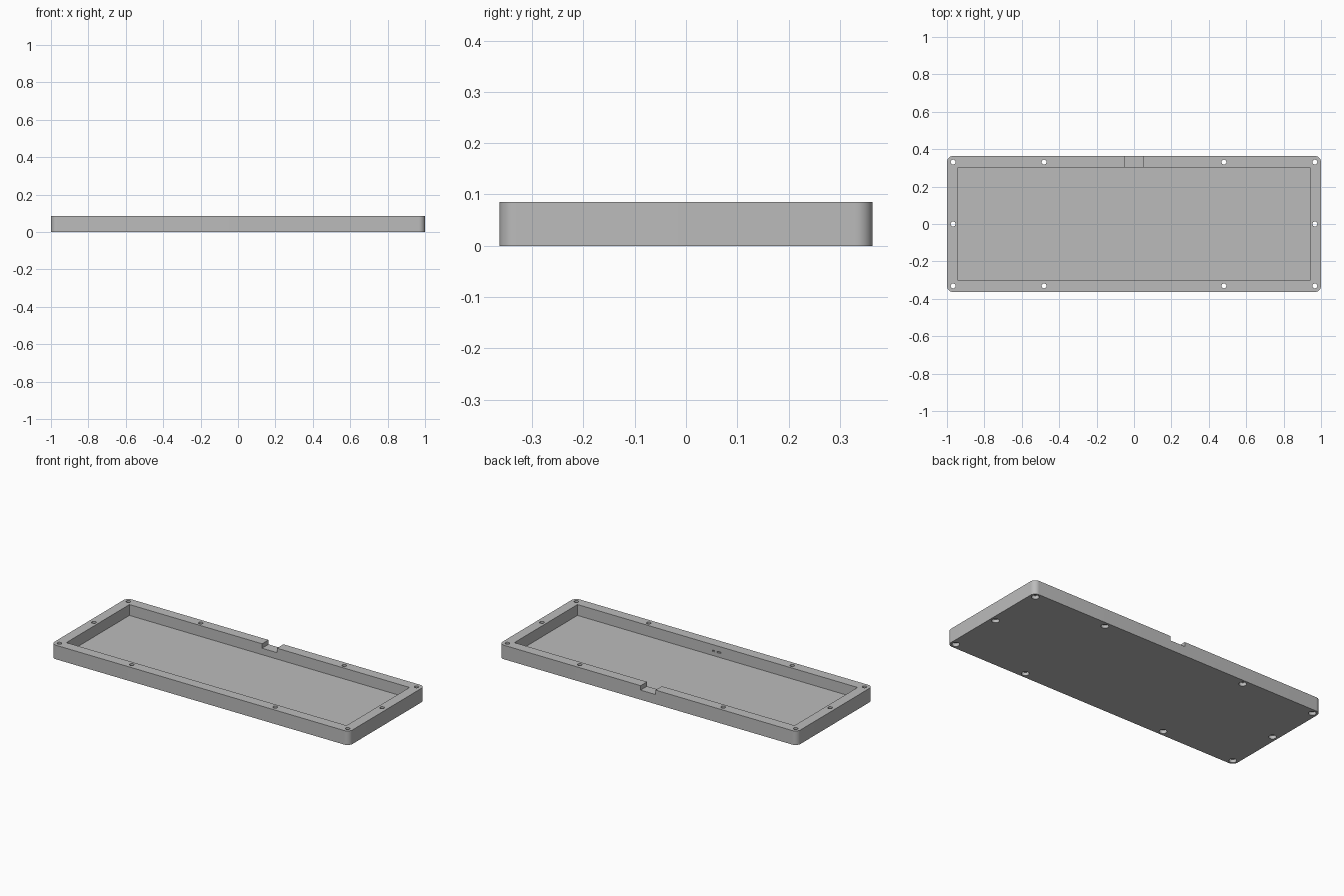
import bpy, bmesh
from mathutils import Matrix

if "Cube" in bpy.data.objects:
    bpy.data.objects.remove(bpy.data.objects["Cube"], do_unlink=True)

LENGTH, WIDTH, HEIGHT = 2.0, 0.727, 0.085
FLOOR, CORNER = 0.019, 0.033
POCKET_X, POCKET_Y = 0.94, 0.302

grey = bpy.data.materials.new("plain grey")
grey.use_nodes = True
colour = (0.5, 0.5, 0.5, 1)
grey.diffuse_color = colour
grey.node_tree.nodes["Principled BSDF"].inputs["Base Color"].default_value = colour


def add_object(name, bm):
    mesh = bpy.data.meshes.new(name)
    bm.to_mesh(mesh)
    bm.free()
    mesh.materials.append(grey)
    obj = bpy.data.objects.new(name, mesh)
    bpy.context.collection.objects.link(obj)
    return obj


def box(bm, low, high):
    size = [b - a for a, b in zip(low, high)]
    centre = [(a + b) / 2 for a, b in zip(low, high)]
    matrix = Matrix.Translation(centre) @ Matrix.Diagonal((*size, 1))
    return bmesh.ops.create_cube(bm, size=1, matrix=matrix)["verts"]


def cylinder(bm, x, y, radius, bottom, top):
    bmesh.ops.create_cone(bm, cap_ends=True, segments=32, radius1=radius, radius2=radius,
                          depth=top - bottom,
                          matrix=Matrix.Translation((x, y, (bottom + top) / 2)))


def cut(target, bm):
    cutter = add_object("cutter", bm)
    cutter.hide_render = True
    mod = target.modifiers.new("cut", "BOOLEAN")
    mod.operation, mod.solver, mod.object = "DIFFERENCE", "EXACT", cutter
    bpy.context.view_layer.objects.active = target
    bpy.ops.object.modifier_apply(modifier=mod.name)
    bpy.data.objects.remove(cutter, do_unlink=True)


# Tray body with rounded upright corners
bm = bmesh.new()
box(bm, (-LENGTH / 2, -WIDTH / 2, 0), (LENGTH / 2, WIDTH / 2, HEIGHT))
upright = [e for e in bm.edges if abs(e.verts[0].co.z - e.verts[1].co.z) > HEIGHT / 2]
bmesh.ops.bevel(bm, geom=upright, offset=CORNER, segments=10, profile=0.5, affect="EDGES")
tray = add_object("case_tray", bm)

# Open pocket
bm = bmesh.new()
box(bm, (-POCKET_X, -POCKET_Y, FLOOR), (POCKET_X, POCKET_Y, HEIGHT + 0.1))
cut(tray, bm)

# Cable notch in the back wall
bm = bmesh.new()
box(bm, (-0.05, POCKET_Y - 0.02, HEIGHT - 0.027), (0.05, WIDTH / 2 + 0.1, HEIGHT + 0.1))
cut(tray, bm)

# Two tiny blind slots inside the front wall
bm = bmesh.new()
for x, half in ((0.026, 0.006), (-0.01, 0.012)):
    box(bm, (x - half, -POCKET_Y - 0.01, 0.044), (x + half, -POCKET_Y + 0.01, 0.052))
cut(tray, bm)

# Screw holes through the rim, then wider seats for the heads underneath
spots = [(x, y) for x in (-0.967, -0.481, 0.481, 0.967) for y in (-0.331, 0.331)]
spots += [(-0.967, 0), (0.967, 0)]
for radius, bottom, top in ((0.013, -0.1, HEIGHT + 0.1), (0.021, -0.1, 0.02)):
    bm = bmesh.new()
    for x, y in spots:
        cylinder(bm, x, y, radius, bottom, top)
    cut(tray, bm)

# Smooth the round walls, keep the edges crisp
bpy.ops.object.select_all(action="DESELECT")
tray.select_set(True)
bpy.context.view_layer.objects.active = tray
bpy.ops.object.shade_smooth_by_angle(angle=0.6)
